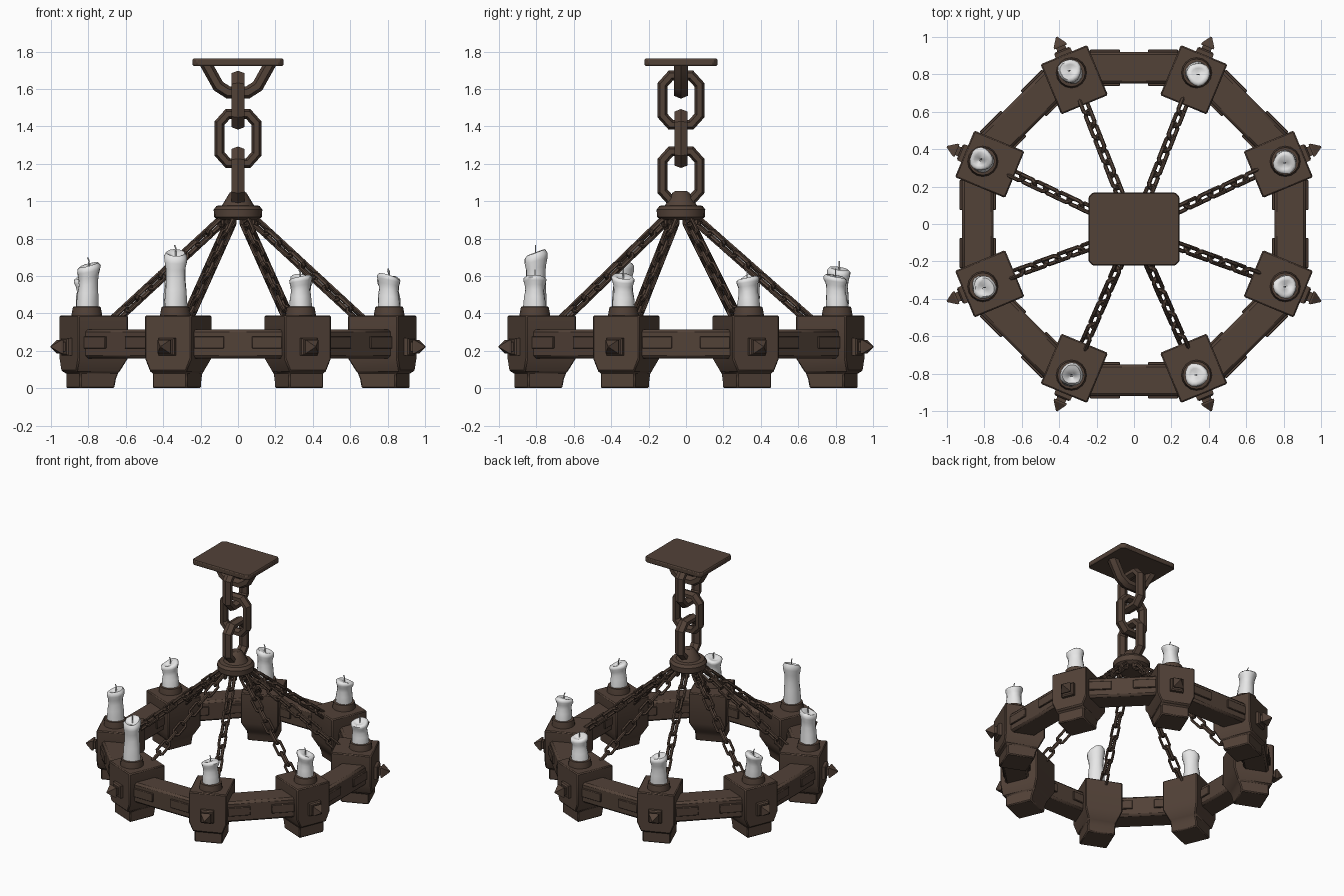
import bpy, bmesh, math, random
from mathutils import Vector, Matrix

if "Cube" in bpy.data.objects:
    bpy.data.objects.remove(bpy.data.objects["Cube"])

random.seed(4)


def material(name, col):
    m = bpy.data.materials.new(name)
    m.diffuse_color = (*col, 1)
    m.use_nodes = True
    m.node_tree.nodes["Principled BSDF"].inputs["Base Color"].default_value = m.diffuse_color
    return m


BROWN = material("dark_brown", (0.085, 0.054, 0.039))
WAX = material("pale_wax", (0.8, 0.8, 0.8))
HUB = Vector((0, -0.027, 0))          # chain axis sits slightly forward


def loft(bm, rings, M=Matrix(), closed=False):
    """Skin a list of point rings; cap the ends unless closed."""
    vs = [[bm.verts.new(M @ Vector(p)) for p in r] for r in rings]
    n, m = len(vs[0]), len(vs)
    for i in range(m if closed else m - 1):
        a, b = vs[i], vs[(i + 1) % m]
        for j in range(n):
            k = (j + 1) % n
            bm.faces.new((a[j], a[k], b[k], b[j]))
    if not closed:
        bm.faces.new(vs[0][::-1])
        bm.faces.new(vs[-1])


def circle(r, z, n):
    return [(r * math.cos(2 * math.pi * i / n), r * math.sin(2 * math.pi * i / n), z) for i in range(n)]


def rect_z(x0, x1, y, z):
    return [(x0, -y, z), (x1, -y, z), (x1, y, z), (x0, y, z)]


def rect_x(x, h, zc):
    return [(x, -h, zc - h), (x, h, zc - h), (x, h, zc + h), (x, -h, zc + h)]


def box(bm, x0, x1, y0, y1, z0, z1, M=Matrix()):
    loft(bm, [[(x0, y0, z), (x1, y0, z), (x1, y1, z), (x0, y1, z)] for z in (z0, z1)], M)


def finish(name, bm, mat, bevel=0, angle=30, segs=1):
    bmesh.ops.recalc_face_normals(bm, faces=bm.faces)
    me = bpy.data.meshes.new(name)
    bm.to_mesh(me)
    bm.free()
    ob = bpy.data.objects.new(name, me)
    bpy.context.collection.objects.link(ob)
    me.materials.append(mat)
    if bevel:
        md = ob.modifiers.new("bevel", "BEVEL")
        md.width, md.segments, md.limit_method = bevel, segs, 'ANGLE'
    if angle:
        bpy.ops.object.select_all(action='DESELECT')
        ob.select_set(True)
        bpy.context.view_layer.objects.active = ob
        bpy.ops.object.shade_smooth_by_angle(angle=math.radians(angle))
    return ob


def tube(bm, pts, s_n, a, b, closed=True):
    """Six-sided bar along planar points; s_n = plane normal, a in-plane, b normal half size."""
    rings, n = [], len(pts)
    for i, p in enumerate(pts):
        if closed or 0 < i < n - 1:
            t1 = (p - pts[i - 1]).normalized()
            t2 = (pts[(i + 1) % n] - p).normalized()
        else:
            t1 = t2 = (pts[1] - p if i == 0 else p - pts[i - 1]).normalized()
        t = (t1 + t2).normalized()
        out = t.cross(s_n) / max(0.5, t.dot(t1))
        rings.append([p + out * a * math.cos(k * math.pi / 3) + s_n * b * 1.15 * math.sin(k * math.pi / 3)
                      for k in range(6)])
    loft(bm, rings, closed=closed)


def link(bm, c, d, s, length, width, a, b):
    """Chamfered chain link centred at c, long axis d, side axis s (outer sizes)."""
    hl, hw = length / 2 - a, width / 2 - a
    cx, cl = hw * 0.55, hw * 0.5
    q = [(hl, cx), (hl - cl, hw), (-hl + cl, hw), (-hl, cx),
         (-hl, -cx), (-hl + cl, -hw), (hl - cl, -hw), (hl, -cx)]
    tube(bm, [c + d * u + s * v for u, v in q], d.cross(s).normalized(), a, b)


ANG = [math.radians(22.5 + 45 * k) for k in range(8)]

# Ring blocks: upper box narrowing to a foot
bm = bmesh.new()
for t in ANG:
    loft(bm, [rect_z(.755, .955, .10, 0), rect_z(.745, .955, .10, .05), rect_z(.73, .955, .10, .085),
              rect_z(.725, .98, .105, .09), rect_z(.69, .98, .135, .16), rect_z(.69, .98, .135, .39)],
         Matrix.Rotation(t, 4, 'Z'))
finish("ring_blocks", bm, BROWN, .01)

# Beams between blocks
bm = bmesh.new()
for k in range(8):
    box(bm, .75, .92, -.33, .33, .16, .315, Matrix.Rotation(math.radians(45 * k), 4, 'Z'))
finish("ring_beams", bm, BROWN, .015)

# Strap plates on the beam faces
bm = bmesh.new()
for k in range(8):
    M = Matrix.Rotation(math.radians(45 * k), 4, 'Z')
    for s in (-1, 1):
        y0, y1 = sorted((s * .075, s * .235))
        box(bm, .91, .932, y0, y1, .212, .277, M)
        box(bm, .738, .76, y0, y1, .212, .277, M)
finish("beam_straps", bm, BROWN, .003)

# Stepped spikes on the outer block faces
bm = bmesh.new()
for t in ANG:
    loft(bm, [rect_x(x, h, .222) for x, h in ((.97, .047), (1.0, .047), (1.008, .038), (1.008, .026),
                                              (1.025, .026), (1.025, .036), (1.035, .036), (1.082, .004))],
         Matrix.Rotation(t, 4, 'Z'))
finish("block_spikes", bm, BROWN, 0, 20)

# Candle cups
bm = bmesh.new()
for t in ANG:
    M = Matrix.Rotation(t, 4, 'Z') @ Matrix.Translation((.875, 0, 0))
    loft(bm, [circle(r, z, 16) for r, z in ((.082, .385), (.08, .405), (.074, .435), (.06, .437))], M)
finish("candle_cups", bm, BROWN)

# Melted candles with wicks, tops by angle order
tops = [.60, .61, .65, .61, .67, .735, .605, .61]
bm, wicks = bmesh.new(), bmesh.new()
prof = [(0, .060), (.15, .059), (.35, .056), (.55, .051), (.72, .053), (.85, .061), (.94, .062),
        (1, .050), (.985, .035), (.95, .012)]
for t, top in zip(ANG, tops):
    c = Vector((.875 * math.cos(t), .875 * math.sin(t), 0))
    ph, tilt = random.uniform(0, 6.28), random.uniform(.01, .022)
    lean = Vector((random.uniform(-.012, .012), random.uniform(-.012, .012), 0))
    rings = []
    for f, r in prof:
        ring = []
        for i in range(16):
            a = 2 * math.pi * i / 16
            rr = r * (1 + .05 * math.sin(3 * a + ph + 2 * f) + random.uniform(-.03, .03))
            z = .43 + (top - .44) * f + tilt * f * math.cos(a - ph)
            ring.append(c + lean * f + Vector((rr * math.cos(a), rr * math.sin(a), z)))
        rings.append(ring)
    loft(bm, rings)
    w = c + lean
    loft(wicks, [[w + Vector(p) + Vector((dx, 0, 0)) for p in circle(.004, z, 6)]
                 for dx, z in ((0, top - .04), (.002, top + .01), (-.006, top + .03))])
finish("candles", bm, WAX, 0, 60)
finish("candle_wicks", wicks, WAX)

# Eight thin chains from hub to blocks
bm = bmesh.new()
N = 9
for t in ANG:
    r = Vector((math.cos(t), math.sin(t), 0))
    p0 = r * .715 + Vector((0, 0, .365))
    p1 = HUB + r * .10 + Vector((0, 0, .89))
    d = (p1 - p0).normalized()
    s1 = Vector((-math.sin(t), math.cos(t), 0))
    s2 = d.cross(s1).normalized()
    for i in range(N):
        s = (s1 + s2 if i % 2 else s1 - s2).normalized()
        link(bm, p0.lerp(p1, (i + .5) / N), d, s, .122, .068, .0095, .0105)
    # eyelet under the hub
    link(bm, HUB + r * .095 + Vector((0, 0, .895)), Vector((0, 0, 1)), s1, .07, .06, .009, .01)
finish("thin_chains", bm, BROWN)

# Hub disc with cone cap
bm = bmesh.new()
loft(bm, [circle(r, z, 20) for r, z in ((.105, .90), (.128, .915), (.13, .955), (.115, .975),
                                        (.085, .978), (.075, .995), (.045, 1.045), (.03, 1.055))],
     Matrix.Translation(HUB))
finish("hub", bm, BROWN)

# Three heavy links
bm = bmesh.new()
Z, X, Y = Vector((0, 0, 1)), Vector((1, 0, 0)), Vector((0, 1, 0))
for z, s in ((1.54, Y), (1.335, X), (1.135, Y)):
    link(bm, HUB + Z * z, Z, s, .315, .25, .026, .034)
finish("heavy_links", bm, BROWN)

# Hanging bracket under the ceiling plate
bm = bmesh.new()
pts = [HUB + Vector((x, 0, z)) for x, z in ((-.175, 1.74), (-.105, 1.615), (-.05, 1.58),
                                            (.05, 1.58), (.105, 1.615), (.175, 1.74))]
tube(bm, pts, Y, .032, .038, closed=False)
finish("hanging_bracket", bm, BROWN)

# Ceiling plate with clipped corners
bm = bmesh.new()
hx, hy, c = .243, .195, .022
out = [(hx, hy - c), (hx - c, hy), (c - hx, hy), (-hx, hy - c),
       (-hx, c - hy), (c - hx, -hy), (hx - c, -hy), (hx, c - hy)]
loft(bm, [[(x, y + HUB.y, z) for x, y in out] for z in (1.724, 1.762)])
finish("ceiling_plate", bm, BROWN, .006)
